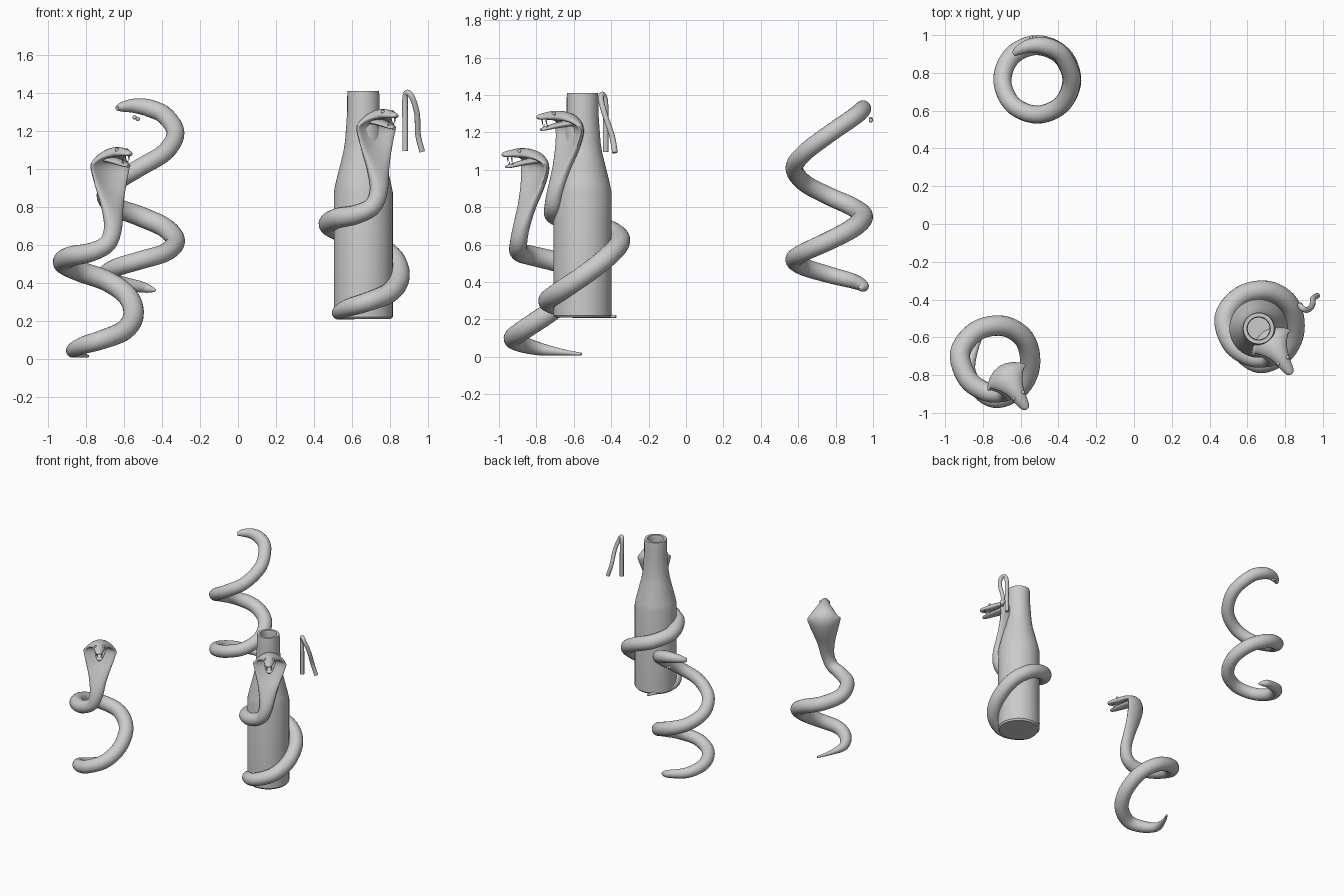
import bpy, bmesh, math
from mathutils import Vector


def smooth(obj, angle=35):
    bpy.ops.object.select_all(action='DESELECT')
    obj.select_set(True)
    bpy.context.view_layer.objects.active = obj
    bpy.ops.object.shade_smooth_by_angle(angle=math.radians(angle))


def make_object(name, bm):
    bmesh.ops.recalc_face_normals(bm, faces=bm.faces)
    me = bpy.data.meshes.new(name)
    bm.to_mesh(me)
    bm.free()
    obj = bpy.data.objects.new(name, me)
    bpy.context.collection.objects.link(obj)
    smooth(obj, 60)
    return obj


def spline(points, steps):
    # Catmull-Rom through rows of (x, y, z, half width, half thickness)
    p = [points[0]] + list(points) + [points[-1]]
    out = []
    for i in range(1, len(p) - 2):
        for k in range(steps):
            t = k / steps
            out.append([0.5 * (2 * b + (c - a) * t + (2 * a - 5 * b + 4 * c - d) * t * t
                               + (3 * b - a - 3 * c + d) * t ** 3)
                        for a, b, c, d in zip(*p[i - 1:i + 3])])
    return out + [list(points[-1])]


def sweep(name, points, side, offset=(0, 0, 0), curl=0.0, steps=6, n=20):
    # elliptical tube; the frame is carried from the last point back to the first
    rows = spline(points, steps)
    pos = [Vector(r[:3]) + Vector(offset) for r in rows]
    s = Vector(side)
    bm = bmesh.new()
    prev = None
    for i in reversed(range(len(rows))):
        tan = (pos[min(i + 1, len(pos) - 1)] - pos[max(i - 1, 0)]).normalized()
        s = (s - tan * s.dot(tan)).normalized()
        belly = s.cross(tan)
        w, th = rows[i][3:5]
        ring = []
        for k in range(n):
            a = 2 * math.pi * k / n
            c = math.cos(a)
            fwd = th * math.sin(a) + curl * max(0, w - th) * c * c
            ring.append(bm.verts.new(pos[i] + s * (w * c) + belly * fwd))
        if prev:
            for k in range(n):
                j = (k + 1) % n
                bm.faces.new((prev[k], prev[j], ring[j], ring[k]))
        else:
            bm.faces.new(ring)
        prev = ring
    bm.faces.new(prev)
    return make_object(name, bm)


def ball(name, loc, r):
    bpy.ops.mesh.primitive_uv_sphere_add(segments=16, ring_count=10, radius=r, location=loc)
    bpy.context.object.name = name
    smooth(bpy.context.object, 60)


SIDE = Vector((0.84, 0.54, 0))
FORWARD = Vector((0.54, -0.84, 0))

COBRA = [
    (-0.79, -0.56, 0.015, .007, .007), (-0.84, -0.66, 0.025, .017, .017),
    (-0.872, -0.78, 0.042, .034, .034), (-0.82, -0.88, 0.07, .045, .045),
    (-0.72, -0.925, 0.10, .05, .05), (-0.60, -0.86, 0.15, .053, .053),
    (-0.55, -0.74, 0.23, .054, .054), (-0.58, -0.61, 0.33, .054, .054),
    (-0.69, -0.54, 0.41, .054, .054), (-0.83, -0.565, 0.46, .054, .054),
    (-0.92, -0.68, 0.505, .054, .054), (-0.88, -0.82, 0.54, .053, .053),
    (-0.78, -0.89, 0.56, .05, .05), (-0.69, -0.895, 0.605, .047, .046),
    (-0.66, -0.88, 0.69, .05, .042), (-0.67, -0.845, 0.80, .067, .036),
    (-0.69, -0.80, 0.91, .10, .03), (-0.70, -0.775, 1.0, .122, .026),
    (-0.69, -0.785, 1.055, .115, .026), (-0.665, -0.825, 1.083, .086, .026),
    (-0.63, -0.88, 1.09, .05, .026), (-0.60, -0.93, 1.088, .036, .02),
    (-0.575, -0.968, 1.083, .024, .014), (-0.567, -0.98, 1.082, .01, .007)]

JAW = [(-0.67, -0.81, 1.05, .05, .018), (-0.625, -0.885, 1.035, .038, .014),
       (-0.59, -0.94, 1.02, .025, .01), (-0.577, -0.962, 1.015, .01, .006)]


def cobra(tag, off):
    off = Vector(off)
    sweep(tag + "_body", COBRA, SIDE, off, curl=0.5)
    sweep(tag + "_lower_jaw", JAW, SIDE, off)
    for m, label in ((-1, "left"), (1, "right")):
        # eyes and fangs
        eye = Vector((-0.612, -0.908, 1.1)) + SIDE * .03 * m + off
        ball(f"{tag}_{label}_eye", eye, 0.01)
        for part, base, tip, out in (("upper", (-0.59, -0.944, 1.08), (-0.592, -0.941, 1.04), .02),
                                     ("lower", (-0.593, -0.937, 1.02), (-0.595, -0.934, 1.045), .016)):
            a, b = (Vector(v) + SIDE * out * m for v in (base, tip))
            sweep(f"{tag}_{label}_{part}_fang", [(*a, .007, .007), (*b, .001, .001)],
                  SIDE, off, steps=3, n=10)


cobra("free_cobra", (0, 0, 0))
cobra("bottle_cobra", (1.40, 0.185, 0.2))

# hollow bottle, turned from a profile
profile = [(0, .21), (.145, .21), (.155, .222), (.155, .88), (.145, .93), (.105, 1.09),
           (.096, 1.15), (.085, 1.30), (.085, 1.385), (.082, 1.41), (.062, 1.41),
           (.058, 1.38), (.066, 1.28), (.08, 1.12), (.135, .88), (.135, .24), (0, .24)]
bm = bmesh.new()
vs = [bm.verts.new((0.66 + r, -0.553, z)) for r, z in profile]
edges = [bm.edges.new(e) for e in zip(vs, vs[1:])]
bmesh.ops.spin(bm, geom=vs + edges, cent=(0.66, -0.553, 0), axis=(0, 0, 1),
               angle=2 * math.pi, steps=48, use_duplicate=False)
bmesh.ops.remove_doubles(bm, verts=bm.verts, dist=1e-5)
smooth(make_object("bottle", bm), 30)

# third snake: a loose helix running from the tail up to the head
heights = [(-655, .36, .006), (-645, .368, .02), (-630, .38, .03), (-585, .405, .04),
           (-540, .44, .045), (-495, .48, .047), (-450, .52, .048), (-405, .56, .048),
           (-360, .62, .05), (-315, .69, .052), (-270, .75, .053), (-225, .80, .05),
           (-180, .86, .048), (-135, .93, .047), (-90, 1.01, .047), (-45, 1.09, .047),
           (0, 1.19, .047), (45, 1.28, .047), (75, 1.32, .046), (100, 1.333, .038),
           (120, 1.328, .027), (132, 1.32, .014)]
helix = [(-0.513 + .184 * math.cos(math.radians(a)), 0.763 + .184 * math.sin(math.radians(a)),
          z, r, r) for a, z, r in heights]
sweep("coiled_snake_body", helix, (0, 0, 1))
for i, x in enumerate((-0.545, -0.528)):
    ball(f"coiled_snake_eye_{i + 1}", (x, 0.988, 1.272 - .008 * i), 0.011)

# loose bent tongue beside the bottle
tongue = [(.88, -.43, 1.095), (.88, -.43, 1.25), (.88, -.432, 1.37), (.892, -.447, 1.403),
          (.918, -.455, 1.375), (.943, -.432, 1.29), (.948, -.395, 1.18), (.97, -.38, 1.092)]
sweep("tongue", [(*p, .015, .015) for p in tongue], (0, 1, 0), n=14)
